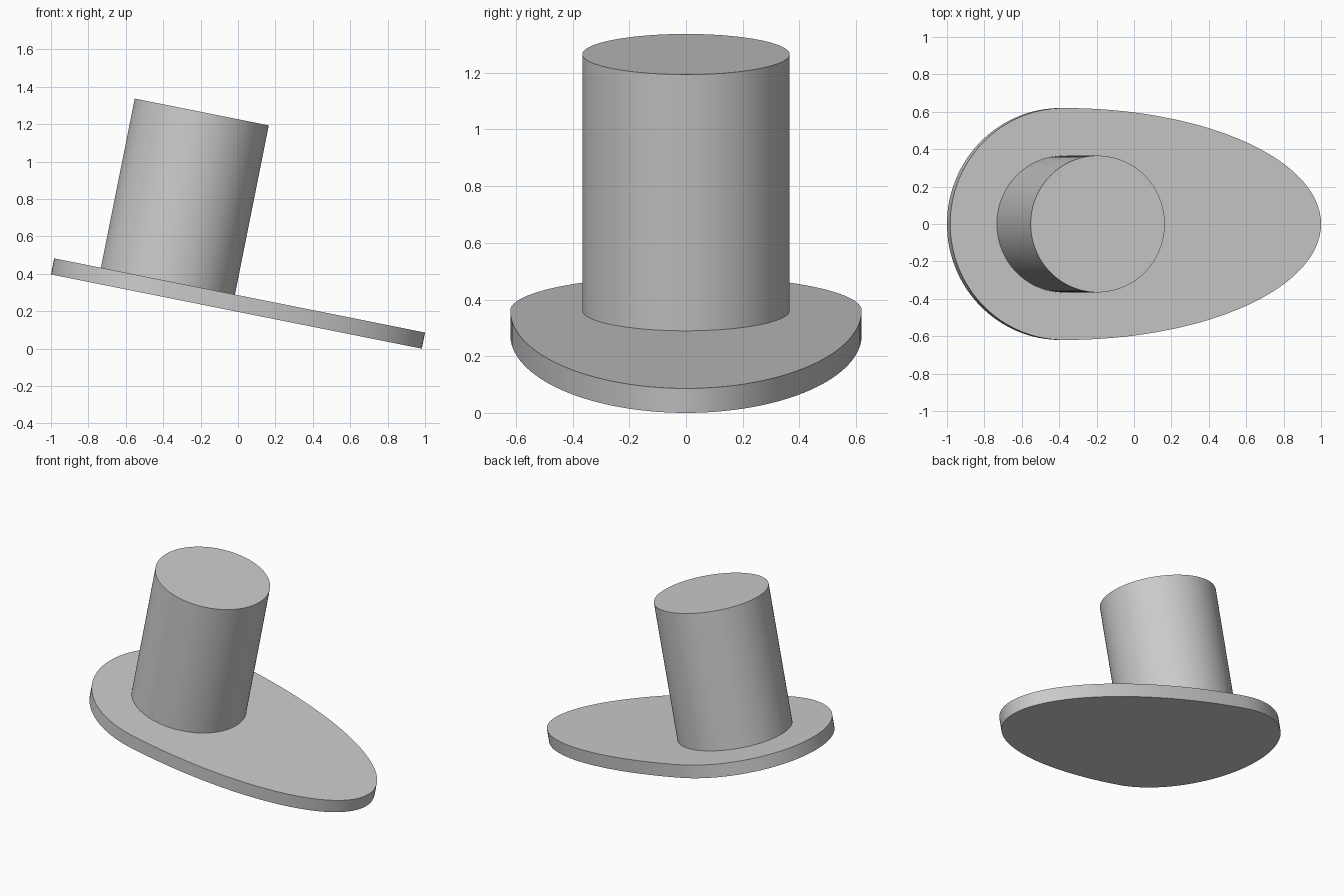
import bpy, bmesh, math
from mathutils import Matrix

if "Cube" in bpy.data.objects:
    bpy.data.objects.remove(bpy.data.objects["Cube"])

TILT = math.atan(0.2)
ORIGIN = (-0.392, 0, 0.275)      # centre of the rounded heel, underside of the plate
PLACE = Matrix.Translation(ORIGIN) @ Matrix.Rotation(TILT, 4, 'Y')


def extrude_outline(name, outline, z0, z1):
    """Solid prism from a closed 2D outline, tilted into place."""
    bm = bmesh.new()
    base = bm.faces.new([bm.verts.new((x, y, z0)) for x, y in outline])
    top = bmesh.ops.extrude_face_region(bm, geom=[base], use_keep_orig=True)
    verts = [g for g in top['geom'] if isinstance(g, bmesh.types.BMVert)]
    bmesh.ops.translate(bm, verts=verts, vec=(0, 0, z1 - z0))
    bmesh.ops.recalc_face_normals(bm, faces=bm.faces)
    mesh = bpy.data.meshes.new(name)
    bm.to_mesh(mesh)
    bm.free()
    obj = bpy.data.objects.new(name, mesh)
    obj.matrix_world = PLACE
    bpy.context.collection.objects.link(obj)
    bpy.ops.object.select_all(action='DESELECT')
    obj.select_set(True)
    bpy.context.view_layer.objects.active = obj
    bpy.ops.object.shade_smooth_by_angle(angle=math.radians(30))
    return obj


def egg(left, right, half_width, n=128):
    """Two half ellipses joined at the widest point."""
    points = []
    for i in range(n):
        a = 2 * math.pi * i / n
        c = math.cos(a)
        points.append((c * (right if c > 0 else left), half_width * math.sin(a)))
    return points


# Egg-shaped base plate: round at the left, drawn out to the right
extrude_outline("base_plate", egg(0.62, 1.402, 0.62), 0, 0.088)

# Round post standing square on the plate, slightly embedded
extrude_outline("post", egg(0.3655, 0.3655, 0.3655), 0.05, 1.01)
